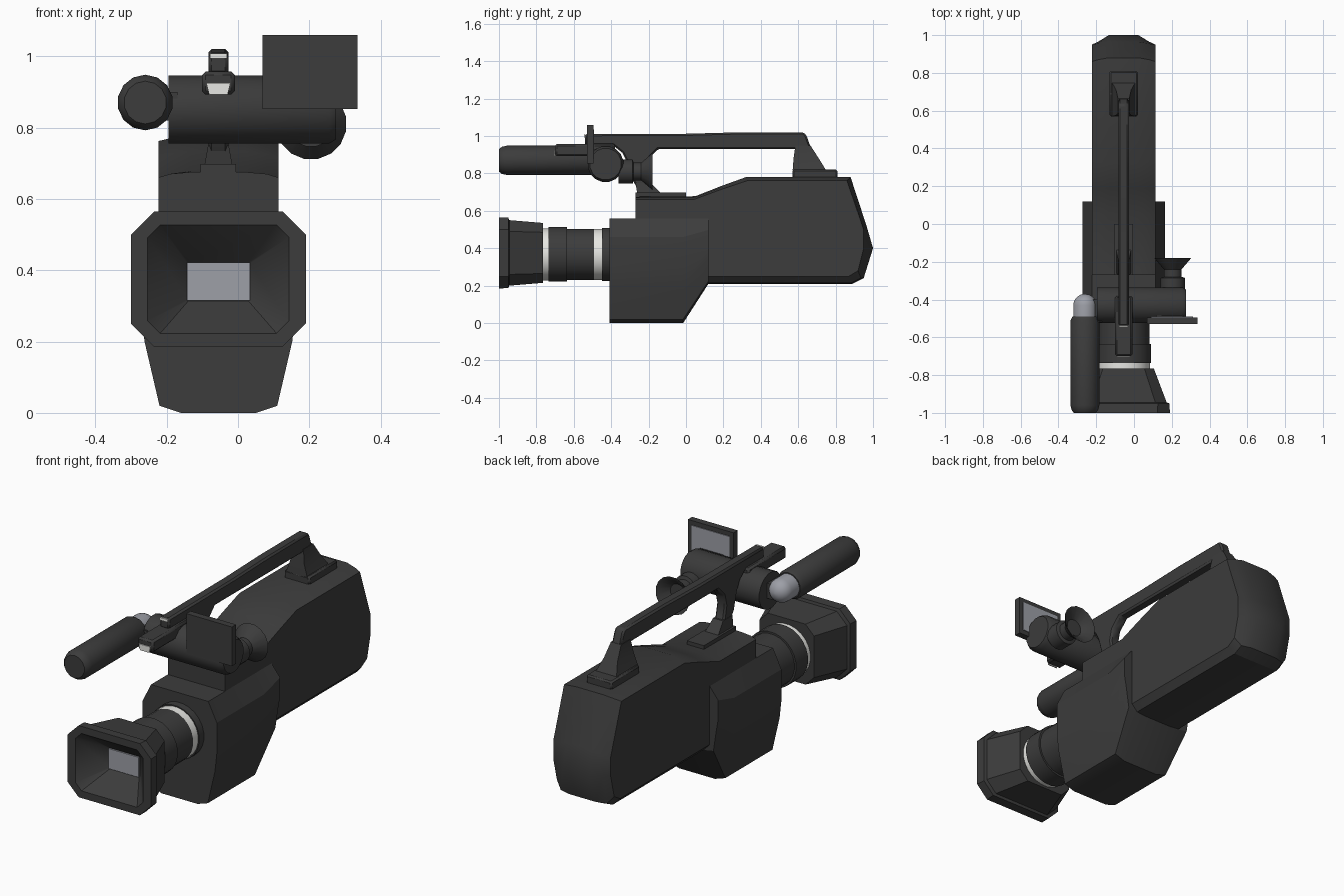
import bpy, bmesh, math
from mathutils import Vector

cube = bpy.data.objects.get("Cube")
if cube:
    bpy.data.objects.remove(cube, do_unlink=True)

CX = -0.055          # centre line of the body
LENS_Z = 0.367       # height of the lens axis


def material(name, color):
    m = bpy.data.materials.new(name)
    m.use_nodes = True
    m.diffuse_color = (*color, 1)
    m.node_tree.nodes["Principled BSDF"].inputs["Base Color"].default_value = (*color, 1)
    return m


BLACK = material("black plastic", (0.045, 0.045, 0.045))
GREY = material("grey glass", (0.34, 0.35, 0.39))
WHITE = material("white trim", (0.8, 0.8, 0.77))


def loft(name, rings, mat=BLACK, bevel=0, caps=(True, True), angle=35):
    """Skin a list of equal-length point rings."""
    bm = bmesh.new()
    vs = [[bm.verts.new(Vector(p)) for p in r] for r in rings]
    n = len(vs[0])
    for a, b in zip(vs, vs[1:]):
        for i in range(n):
            j = (i + 1) % n
            bm.faces.new((a[i], a[j], b[j], b[i]))
    if caps[0]:
        bm.faces.new(vs[0][::-1])
    if caps[1]:
        bm.faces.new(vs[-1])
    bmesh.ops.recalc_face_normals(bm, faces=bm.faces)
    me = bpy.data.meshes.new(name)
    bm.to_mesh(me)
    bm.free()
    me.materials.append(mat)
    me.shade_smooth()
    me.set_sharp_from_angle(angle=math.radians(angle))
    ob = bpy.data.objects.new(name, me)
    bpy.context.scene.collection.objects.link(ob)
    if bevel:
        mod = ob.modifiers.new("bevel", "BEVEL")
        mod.width = bevel
        mod.segments = 1
        mod.limit_method = "ANGLE"
    return ob


def box(name, x, y, z, mat=BLACK, bevel=0):
    ring = lambda h: [(x[0], y[0], h), (x[1], y[0], h), (x[1], y[1], h), (x[0], y[1], h)]
    return loft(name, [ring(z[0]), ring(z[1])], mat, bevel)


def prism(name, profile, x0, x1, mat=BLACK, bevel=0):
    """Extrude a side profile of (y, z) points across x."""
    return loft(name, [[(x, y, z) for y, z in profile] for x in (x0, x1)], mat, bevel)


def turned(name, steps, cx, cz, mat=BLACK, sides=24):
    """Round part along y from (y, radius) steps."""
    turn = [2 * math.pi * (i + 0.5) / sides for i in range(sides)]
    return loft(name, [[(cx + r * math.cos(t), y, cz + r * math.sin(t)) for t in turn]
                       for y, r in steps], mat)


def octagon(y, w, h, c, cz=0.375):
    """Chamfered rectangle ring facing along y."""
    quarter = [(w, h - c), (w - c, h)]
    pts = quarter + [(-x, z) for x, z in quarter[::-1]]
    pts += [(-x, -z) for x, z in pts]
    return [(CX + x, y, cz + z) for x, z in pts]


# Main body: side profile that grows towards a raised central spine
outer = [(-0.27, 0.25), (-0.27, 0.66), (0.04, 0.66), (0.19, 0.715), (0.33, 0.762),
         (0.86, 0.762), (0.95, 0.5), (0.95, 0.40), (0.92, 0.28), (0.87, 0.25)]
edge = [(-0.27, 0.215), (-0.27, 0.67), (0.04, 0.67), (0.19, 0.725), (0.33, 0.77),
        (0.87, 0.77), (0.955, 0.5), (0.965, 0.40), (0.935, 0.24), (0.885, 0.215)]
spine = [(-0.27, 0.21), (-0.27, 0.675), (0.05, 0.678), (0.19, 0.733), (0.32, 0.78),
         (0.88, 0.78), (0.965, 0.52), (1.0, 0.40), (0.95, 0.24), (0.89, 0.21)]
layers = [(-0.168, outer), (-0.135, edge), (-0.078, spine),
          (0.078, spine), (0.135, edge), (0.168, outer)]
loft("main_body", [[(CX + x, y, z) for y, z in p] for x, p in layers], angle=25)

# Front housing that holds the lens, with a sloped lower back
half = [(0.105, 0), (0.165, 0.02), (0.207, 0.2), (0.218, 0.3), (0.218, 0.46), (0.168, 0.56)]
section = half + [(-x, z) for x, z in half[::-1]]
rear = [(x * (1 if z > 0.1 else 1.15), 0.21 + z * 0.625) for x, z in section]
loft("front_housing", [[(CX + x, y, z) for x, z in s]
                       for y, s in ((-0.41, section), (-0.015, section), (0.12, rear))], angle=25)

# Lens barrel: alternating black sleeves and white rings
for name, y0, y1, r, mat in (
        ("lens_mount", -0.45, -0.40, 0.143, BLACK),
        ("rear_lens_ring", -0.492, -0.45, 0.137, WHITE),
        ("zoom_sleeve", -0.635, -0.492, 0.137, BLACK),
        ("focus_sleeve", -0.735, -0.635, 0.147, BLACK),
        ("front_lens_ring", -0.768, -0.735, 0.14, WHITE)):
    turned(name, [(y0, r), (y1, r)], CX, LENS_Z, mat)

# Lens hood: flared shell, flange and inner funnel in one skin
loft("lens_hood", [octagon(-0.765, 0.16, 0.16, 0.05), octagon(-0.945, 0.228, 0.175, 0.06),
                   octagon(-0.95, 0.243, 0.188, 0.062), octagon(-1.0, 0.245, 0.19, 0.065),
                   octagon(-1.0, 0.198, 0.152, 0.035), octagon(-0.87, 0.088, 0.054, 0.004, 0.368)])
box("lens_glass", (CX - 0.088, CX + 0.088), (-0.879, -0.871), (0.315, 0.421), GREY)

# Carrying handle: top bar with a curved front post
handle = [(-0.54, 0.95), (-0.54, 1.01), (0.0, 1.012), (0.3, 1.02), (0.63, 1.02), (0.645, 1.0),
          (0.67, 0.93), (-0.15, 0.93), (-0.2, 0.88), (-0.215, 0.82), (-0.2, 0.75), (-0.15, 0.69),
          (-0.24, 0.69), (-0.29, 0.77), (-0.315, 0.86), (-0.34, 0.91), (-0.39, 0.95)]
prism("handle", handle, CX - 0.028, CX + 0.028, bevel=0.009)


def slab(z, y0, y1, w):
    return [(CX - w, y0, z), (CX + w, y0, z), (CX + w, y1, z), (CX - w, y1, z)]


loft("handle_rear_post", [slab(0.815, 0.57, 0.75, 0.062), slab(0.88, 0.575, 0.71, 0.04),
                          slab(0.95, 0.585, 0.665, 0.03)])
box("handle_rear_foot", (CX - 0.075, CX + 0.075), (0.57, 0.81), (0.77, 0.82), bevel=0.008)
box("handle_front_foot", (CX - 0.05, CX + 0.05), (-0.27, 0.0), (0.665, 0.697))
loft("handle_front_collar", [slab(0.69, -0.26, -0.13, 0.04), slab(0.75, -0.27, -0.19, 0.029)])

# Lamp block at the front of the handle
box("lamp_block", (CX - 0.046, CX + 0.046), (-0.7, -0.38), (0.892, 0.957), bevel=0.01)
loft("lamp_window", [[(CX - w, y, z) for w, z in ((0.026, 0.893), (0.034, 0.925),
                                                  (-0.034, 0.925), (-0.026, 0.893))]
                     for y in (-0.705, -0.698)], WHITE)
box("handle_light", (CX - 0.024, CX + 0.024), (-0.546, -0.538), (0.993, 1.007), WHITE)

# Viewfinder tube across the top
turn = [2 * math.pi * (i + 0.5) / 16 for i in range(16)]
loft("viewfinder_tube", [[(x, -0.43 + r * math.cos(t), 0.85 + r * math.sin(t)) for t in turn]
                         for x, r in ((-0.195, 0.097), (0.255, 0.097), (0.275, 0.085))])

# Eyepiece with a flared, hollow cup
turned("eyepiece", [(-0.36, 0.065), (-0.285, 0.065), (-0.28, 0.048), (-0.24, 0.048),
                    (-0.18, 0.1), (-0.182, 0.092), (-0.225, 0.045)], 0.205, 0.81, sides=16)

# Flip-out monitor, screen facing the operator
box("monitor", (0.068, 0.335), (-0.53, -0.495), (0.852, 1.06))
box("monitor_screen", (0.09, 0.313), (-0.496, -0.491), (0.876, 1.036), GREY)
box("monitor_hinge", (0.12, 0.26), (-0.515, -0.46), (0.84, 0.93))

# Microphone with a rounded grey rear cap
turned("microphone", [(-1.0, 0.06), (-0.985, 0.072), (-0.96, 0.078), (-0.51, 0.078),
                      (-0.49, 0.068)], -0.26, 0.87, sides=14)
cap = [(-0.43 + 0.06 * math.sin(a), 0.062 * math.cos(a))
       for a in (math.radians(d) for d in range(0, 90, 17))]
turned("microphone_cap", [(-0.5, 0.062)] + cap, -0.26, 0.87, GREY, sides=20)
box("microphone_clamp", (-0.24, -0.17), (-0.52, -0.4), (0.82, 0.9))
